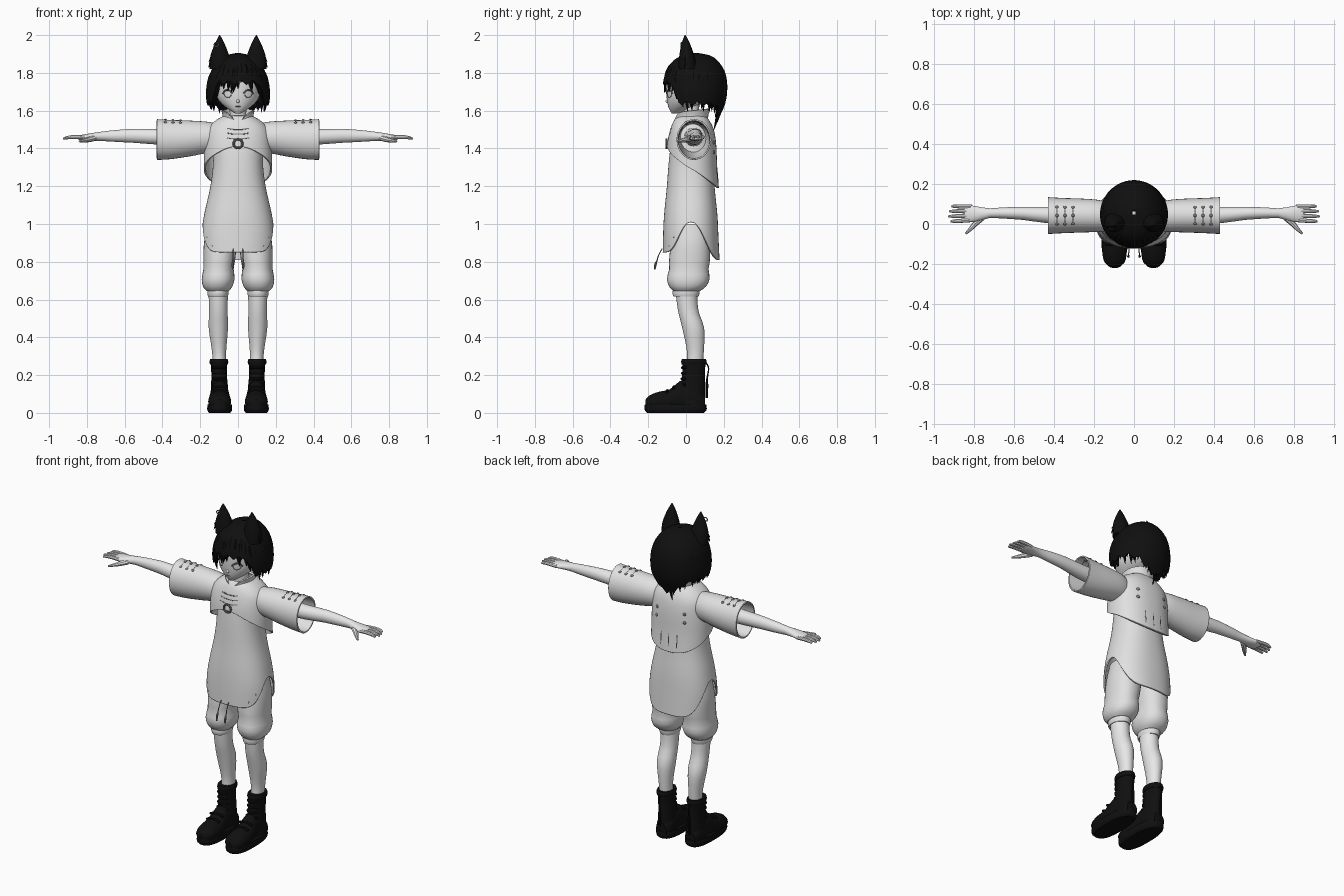
import bpy, bmesh, math, random
from mathutils import Vector, Matrix

random.seed(4)
TAU = math.tau
FRONT, BACK = -math.pi / 2, math.pi / 2

cube = bpy.data.objects.get("Cube")
if cube:
    bpy.data.objects.remove(cube, do_unlink=True)


def material(name, value):
    m = bpy.data.materials.new(name)
    m.use_nodes = True
    colour = (value, value, value, 1)
    m.diffuse_color = colour
    m.node_tree.nodes["Principled BSDF"].inputs["Base Color"].default_value = colour
    return m


skin = material("pale_skin", 0.82)
cloth = material("white_cloth", 0.75)
black = material("soft_black", 0.005)
grey = material("grey_cord", 0.2)
parts = []


def finish(obj, mat, mirror, thick=0):
    obj.data.materials.clear()
    obj.data.materials.append(mat)
    if thick:
        mod = obj.modifiers.new("Thickness", 'SOLIDIFY')
        mod.thickness, mod.offset = thick, 0
    if mirror:
        obj.modifiers.new("Mirror", 'MIRROR').use_axis[0] = True
    parts.append(obj)
    return obj


def from_bmesh(name, bm, mat, mirror=False, thick=0):
    bmesh.ops.recalc_face_normals(bm, faces=bm.faces)
    me = bpy.data.meshes.new(name)
    bm.to_mesh(me)
    bm.free()
    obj = bpy.data.objects.new(name, me)
    bpy.context.collection.objects.link(obj)
    return finish(obj, mat, mirror, thick)


def sample(rings, t):
    """Smoothly interpolate (t, centre1, centre2, radius1, radius2) rings."""
    r = sorted(rings)
    t = min(max(t, r[0][0]), r[-1][0])
    i = next(k for k in range(len(r) - 1) if t <= r[k + 1][0])

    def slope(k, j):
        a, b = r[max(k - 1, 0)], r[min(k + 1, len(r) - 1)]
        return (b[j] - a[j]) / (b[0] - a[0])
    h = r[i + 1][0] - r[i][0]
    s = (t - r[i][0]) / h
    w = s * s * (3 - 2 * s)
    return [r[i][j] * (1 - w) + r[i + 1][j] * w
            + h * s * (1 - s) * ((1 - s) * slope(i, j) - s * slope(i + 1, j))
            for j in range(1, 5)]


def surf(rings, axis, t, a, power=2):
    c1, c2, r1, r2 = sample(rings, t)
    bend = lambda v: math.copysign(abs(v) ** (2 / power), v)
    u, v = c1 + r1 * bend(math.cos(a)), c2 + r2 * bend(math.sin(a))
    return Vector({'x': (t, u, v), 'y': (u, t, v), 'z': (u, v, t)}[axis])


def loft(name, mat, rings, axis='z', n=32, steps=18, power=2, start=None, end=None,
         caps=True, mirror=False, thick=0):
    """Skin through rings; start and end may vary with angle to cut shaped hems."""
    lo, hi = min(r[0] for r in rings), max(r[0] for r in rings)
    bm = bmesh.new()
    grid = []
    for k in range(steps + 1):
        u = (1 - math.cos(math.pi * k / steps)) / 2
        row = []
        for i in range(n):
            a = TAU * i / n
            s, e = start(a) if start else lo, end(a) if end else hi
            row.append(bm.verts.new(surf(rings, axis, s + u * (e - s), a, power)))
        grid.append(row)
    for p, q in zip(grid, grid[1:]):
        for i in range(n):
            j = (i + 1) % n
            bm.faces.new((p[i], p[j], q[j], q[i]))
    if caps:
        bm.faces.new(grid[0])
        bm.faces.new(grid[-1])
    return from_bmesh(name, bm, mat, mirror, thick)


def cords(name, mat, paths, depth, mirror=False, closed=False, res=2):
    """Round strands along point lists; an optional fourth value scales the radius."""
    cu = bpy.data.curves.new(name, 'CURVE')
    cu.dimensions, cu.bevel_depth, cu.bevel_resolution = '3D', depth, res
    cu.use_fill_caps, cu.resolution_u = True, 4
    for path in paths:
        sp = cu.splines.new('NURBS')
        sp.points.add(len(path) - 1)
        for pt, q in zip(sp.points, path):
            pt.co = (q[0], q[1], q[2], 1)
            pt.radius = q[3] if len(q) > 3 else 1
        sp.use_endpoint_u, sp.use_cyclic_u, sp.order_u = not closed, closed, 3
    obj = bpy.data.objects.new(name, cu)
    bpy.context.collection.objects.link(obj)
    bpy.ops.object.select_all(action='DESELECT')
    obj.select_set(True)
    bpy.context.view_layer.objects.active = obj
    bpy.ops.object.convert(target='MESH')
    return finish(bpy.context.view_layer.objects.active, mat, mirror)


def knobs(name, mat, places, radius, mirror=False):
    bm = bmesh.new()
    for p in places:
        bmesh.ops.create_icosphere(bm, subdivisions=2, radius=radius, matrix=Matrix.Translation(p))
    return from_bmesh(name, bm, mat, mirror)


def arc(rings, axis, t, a, half, power=2, sag=0, n=7):
    return [surf(rings, axis, t - sag * (1 - (2 * i / (n - 1) - 1) ** 2),
                 a + half * (2 * i / (n - 1) - 1), power) for i in range(n)]


# Head, neck and face
head = [(1.585, 0, -.06, .015, .015), (1.61, 0, -.035, .055, .055), (1.65, 0, 0, .1, .1),
        (1.7, 0, .02, .12, .125), (1.78, 0, .04, .125, .14), (1.85, 0, .05, .08, .09), (1.87, 0, .05, .02, .02)]
loft("head", skin, head)
loft("neck", skin, [(1.48, 0, .035, .06, .055), (1.55, 0, .03, .045, .045), (1.66, 0, .02, .045, .045)])
knobs("nose", skin, [(0, -.1, 1.65)], .009)
eye = FRONT + .5
cords("eyelashes", grey, [arc(head, 'z', 1.69, eye, .26, sag=-.022)], .004, True)
cords("eye_rims", grey, [[surf(head, 'z', 1.688 + .02 * math.sin(TAU * i / 10), eye + .2 * math.cos(TAU * i / 10))
                          for i in range(10)]], .002, True, True)
cords("mouth", grey, [arc(head, 'z', 1.622, FRONT, .2)], .0015)


# Hair: a hemmed shell overlaid with tapered locks
def hair_hem(a):
    s = math.sin(a)
    return 1.62 + .11 * min(max((-s - .55) / .2, 0), 1) - .09 * max(s, 0) ** 5


hair = [(1.46, 0, .09, .07, .05), (1.56, 0, .06, .13, .11), (1.64, 0, .05, .16, .153), (1.72, 0, .048, .163, .166),
        (1.8, 0, .05, .142, .153), (1.86, 0, .05, .1, .115), (1.89, 0, .055, .055, .065), (1.9, 0, .055, .01, .01)]
loft("hair_shell", black, hair, n=64, end=lambda a: hair_hem(a) + .02 + .012 * math.sin(a * 16), start=lambda a: 1.9,
     caps=False, thick=.01)
locks = []
for i in range(52):
    a = TAU * i / 52 + random.uniform(-.05, .05)
    tip = hair_hem(a) - random.uniform(-.02, .035)
    path = []
    for k, width in enumerate((.4, 1, 1.1, .8, .08)):
        p = surf(hair, 'z', 1.87 + (tip - 1.87) * k / 4, a + random.uniform(-.04, .04))
        centre = Vector((0, .05, p.z))
        p = centre + (p - centre) * (.93 if k < 4 else random.uniform(.93, 1.02))
        path.append((*p, width))
    locks.append(path)
cords("hair_locks", black, locks, .017)

# Animal ears with side tufts and a small ring
loft("animal_ears", black, [(1.82, .095, .01, .055, .05), (1.88, .096, .005, .052, .042),
     (1.94, .097, 0, .032, .027), (1.98, .097, -.003, .013, .012), (2, .097, -.005, .002, .002)], n=16, mirror=True)
cords("ear_tufts", black, [[(.12, 0, 1.91, 1), (.14, 0, 1.87, 1), (.155, -.01, z, .1)] for z in (1.83, 1.86)], .012, True)
cords("ear_ring", grey, [[(-.115 + .012 * math.cos(TAU * i / 8), -.025, 1.95 + .012 * math.sin(TAU * i / 8))
                          for i in range(8)]], .003, closed=True)


# Long tunic with side slits
def tunic_hem(a):
    s, c = math.sin(a), abs(math.cos(a))
    return .85 + .16 * c ** 8 if s < 0 else .81 + .2 * c ** 5


tunic = [(.8, 0, .027, .19, .147), (.95, 0, .025, .19, .142), (1.05, 0, .025, .175, .137), (1.2, 0, .025, .142, .122),
         (1.32, 0, .027, .128, .115), (1.45, 0, .03, .13, .1), (1.52, 0, .03, .1, .07)]
loft("tunic", cloth, tunic, n=64, steps=22, power=2.3, end=tunic_hem, start=lambda a: 1.52, caps=False, thick=.008)


def hem_line(rings, hem, lift, power):
    return [[surf(rings, 'z', hem(TAU * i / 64) + lift, TAU * i / 64, power) for i in range(64)]]


cords("tunic_hem_stitch", grey, hem_line(tunic, lambda a: tunic_hem(a) + .015, 0, 2.3), .004, closed=True, res=1)
knobs("hem_buttons", grey, [(.132, -.085, .885), (.16, -.06, .93)], .008, True)
cords("front_tassels", grey, [[(.025, -.125, .87, .5), (.026, -.145, .84, .5), (.028, -.155, .8, .6),
                               (.028, -.162, .79, 1.6), (.028, -.165, .76, .8)]], .005, True)


# Short cape jacket
def cape_hem(a):
    s = math.sin(a)
    return 1.29 - .1 * s + .02 * max(-s, 0) ** 8


cape = [(1.18, 0, .035, .175, .135), (1.3, 0, .03, .176, .13), (1.42, 0, .03, .172, .125), (1.5, 0, .032, .158, .11),
        (1.545, 0, .03, .115, .09), (1.57, 0, .03, .07, .07)]
loft("cape_jacket", cloth, cape, n=64, power=2.3, end=cape_hem, start=lambda a: 1.57, caps=False, thick=.01)
cords("cape_hem_stitch", grey, hem_line(cape, cape_hem, .015, 2.3), .004, closed=True, res=1)
loft("collar", cloth, [(1.53, 0, .028, .085, .09), (1.56, 0, .027, .075, .085), (1.61, 0, .025, .085, .095)],
     caps=False, thick=.01, start=lambda a: 1.53, end=lambda a: 1.6 - .045 * max(-math.sin(a), 0) ** 6 + .01 * math.sin(a))
cords("front_seam", grey, [[surf(cape, 'z', z, FRONT, 2.3) for z in (1.42, 1.46, 1.5, 1.54)]], .003)
cords("front_fasteners", grey, [arc(cape, 'z', z, FRONT, .3, 2.3, .006) for z in (1.455, 1.48, 1.505)], .006)
cords("front_ring", grey, [[(.024 * math.cos(TAU * i / 12), -.103, 1.425 + .024 * math.sin(TAU * i / 12))
                            for i in range(12)]], .006, closed=True)
cords("back_cords", grey, [arc(cape, 'z', z, BACK, .5, 2.3, .015) for z in (1.38, 1.43)], .005)
knobs("back_cord_knots", grey, [surf(cape, 'z', z, BACK - .5, 2.3) for z in (1.38, 1.43)], .011, True)
cords("back_tassels", grey, [[surf(cape, 'z', z, BACK + a, 2.3) for z in (1.3, 1.26, 1.22)]
                             for a in (-.25, 0, .25)], .006)

# Wide sleeves with top fasteners
sleeve = [(.12, .035, 1.455, .065, .075), (.17, .04, 1.458, .075, .08), (.25, .042, 1.453, .08, .09),
          (.36, .042, 1.447, .084, .1), (.43, .042, 1.447, .088, .104)]
loft("sleeves", cloth, sleeve, 'x', caps=False, mirror=True, thick=.008)
cords("sleeve_fasteners", grey, [arc(sleeve, 'x', x, BACK, .55) for x in (.305, .345, .385)], .005, True)
knobs("sleeve_knots", grey, [surf(sleeve, 'x', x, BACK + a) for x in (.305, .345, .385) for a in (-.5, 0, .5)], .009, True)
cords("sleeve_edge", grey, [[surf(sleeve, 'x', .415, TAU * i / 24) for i in range(24)]], .003, True, True)

# Arms, palms and fingers
loft("arms", skin, [(.14, .04, 1.46, .05, .05), (.43, .045, 1.462, .041, .041), (.55, .053, 1.467, .033, .037),
     (.65, .055, 1.466, .028, .031), (.73, .054, 1.464, .024, .024), (.78, .05, 1.46, .037, .02),
     (.83, .052, 1.457, .042, .015), (.845, .052, 1.457, .036, .011)], 'x', n=24, mirror=True)
fingers = [[(.81, .02 + .022 * i, 1.458, 1), (.86, .016 + .024 * i, 1.462, 1),
            (.9, .014 + .025 * i, 1.459, .9), (.93 - .012 * abs(i - 1.3), .013 + .025 * i, 1.452, .5)] for i in range(4)]
thumb = [(.76, .03, 1.455, 1.5), (.79, .005, 1.447, 1.4), (.815, -.025, 1.442, 1), (.84, -.048, 1.438, .5)]
cords("fingers", skin, fingers + [thumb], .0105, True)

# Gathered shorts and legs
loft("shorts", cloth, [(.645, .108, .003, .058, .07), (.665, .108, .008, .076, .095), (.71, .105, .012, .087, .113),
     (.76, .103, .015, .08, .104), (.8, .1, .018, .083, .108), (.9, .092, .024, .088, .105), (1, .075, .025, .085, .1)],
     mirror=True, power=2.2)
loft("shorts_cuffs", cloth, [(.615, .106, 0, .052, .066), (.63, .106, 0, .056, .071), (.655, .106, .002, .056, .071)], steps=6, mirror=True)
loft("legs", skin, [(.24, .098, .045, .036, .042), (.32, .1, .05, .037, .044), (.45, .104, .038, .051, .058),
     (.54, .104, .012, .049, .054), (.66, .105, 0, .052, .058)], mirror=True)

# Boots
loft("boot_soles", black, [(0, .097, -.055, .056, .15), (.015, .097, -.055, .066, .164), (.045, .097, -.055, .064, .163)],
     power=2.6, steps=6, mirror=True)
loft("boot_feet", black, [(-.215, .097, .05, .02, .02), (-.195, .097, .055, .048, .036), (-.15, .097, .06, .06, .05),
     (-.08, .097, .065, .058, .062), (-.03, .097, .085, .05, .085), (.06, .097, .07, .05, .07),
     (.1, .097, .05, .035, .045)], 'y', mirror=True)
shaft = [(.04, .098, .03, .052, .072), (.14, .098, .036, .045, .064), (.2, .1, .04, .041, .06), (.28, .101, .042, .044, .062)]
loft("boot_shafts", black, shaft, steps=10, mirror=True)
loft("boot_collars", black, [(.255, .101, .042, .046, .064), (.27, .101, .042, .05, .068), (.285, .101, .042, .046, .064)],
     steps=6, mirror=True)
cords("boot_laces", black, [arc(shaft, 'z', z, FRONT, .9) for z in (.15, .18, .21, .24)]
      + [[(.055, y, z - .02), (.097, y, z), (.139, y, z - .02)] for y, z in ((-.1, .128), (-.065, .148))], .008, True)
cords("boot_pulls", black, [[(.1, .1, .27, .6), (.1, .125, .25, .6), (.1, .112, .19, .6), (.1, .11, .14, 1.5),
                             (.1, .11, .08, 1)]], .006, True)

# Smooth shading with crisp edges
bpy.ops.object.select_all(action='DESELECT')
for obj in parts:
    obj.select_set(True)
bpy.context.view_layer.objects.active = parts[0]
bpy.ops.object.shade_smooth_by_angle(angle=math.radians(40))
